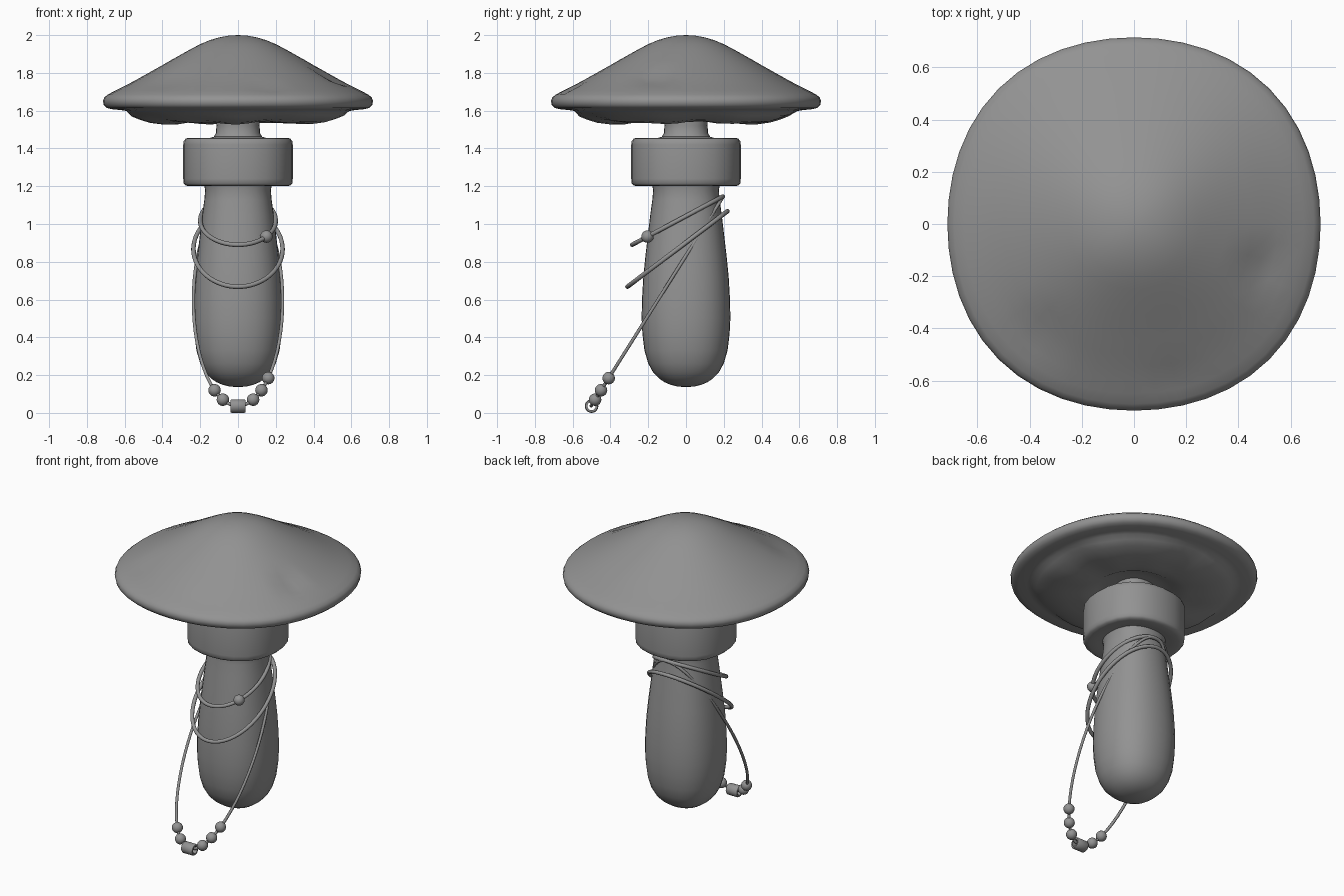
import bpy, bmesh, math
from mathutils import Vector

if "Cube" in bpy.data.objects:
    bpy.data.objects.remove(bpy.data.objects["Cube"])

# One dark grey for every part
grey = bpy.data.materials.new("dark_grey")
grey.diffuse_color = (.29, .29, .29, 1)
grey.use_nodes = True
grey.node_tree.nodes["Principled BSDF"].inputs["Base Color"].default_value = grey.diffuse_color


def finish(obj, angle=40):
    bpy.ops.object.select_all(action='DESELECT')
    obj.select_set(True)
    bpy.context.view_layer.objects.active = obj
    obj.data.materials.clear()
    obj.data.materials.append(grey)
    bpy.ops.object.shade_smooth_by_angle(angle=math.radians(angle))
    return obj


def lathe(name, profile, sides, square=0, warp=None, angle=40):
    """Revolve (radius, z) points about z; square swells the diagonals slightly."""
    bm = bmesh.new()
    rings = []
    for i, (r, z) in enumerate(profile):
        if r == 0:
            rings.append([bm.verts.new((0, 0, z))] * sides)
            continue
        ring = []
        for k in range(sides):
            a = 2 * math.pi * k / sides
            s = r * (1 + square * (1 - math.cos(4 * a)) / 2)
            co = Vector((s * math.cos(a), s * math.sin(a), z))
            ring.append(bm.verts.new(warp(co, i, a) if warp else co))
        rings.append(ring)
    for lo, hi in zip(rings, rings[1:]):
        for k in range(sides):
            n = (k + 1) % sides
            quad = list(dict.fromkeys((lo[k], lo[n], hi[n], hi[k])))
            if len(quad) > 2:
                bm.faces.new(quad)
    bmesh.ops.recalc_face_normals(bm, faces=bm.faces)
    mesh = bpy.data.meshes.new(name)
    bm.to_mesh(mesh)
    bm.free()
    obj = bpy.data.objects.new(name, mesh)
    bpy.context.collection.objects.link(obj)
    return finish(obj, angle)


# Cap: domed top, rounded rim, rippled gill skirt and recess around the neck
top = [(0, 2.0), (.05, 1.997), (.1, 1.988), (.15, 1.973), (.2, 1.952), (.25, 1.926),
       (.3, 1.898), (.35, 1.87), (.4, 1.841), (.45, 1.813), (.5, 1.785), (.55, 1.757),
       (.6, 1.731), (.65, 1.706), (.69, 1.685), (.708, 1.67), (.715, 1.652), (.711, 1.63),
       (.695, 1.615), (.67, 1.608)]
under = [(.62, 1.603), (.59, 1.598), (.565, 1.578), (.52, 1.56), (.47, 1.545), (.4, 1.536),
         (.32, 1.537), (.26, 1.54), (.22, 1.56), (.16, 1.572), (.1, 1.575), (0, 1.575)]
dents = [(.49, -.16, .1, .018), (-.36, -.42, .13, .01), (.15, -.6, .08, .01)]


def cap_warp(co, i, a):
    if i < 15:
        for x, y, size, depth in dents:
            d = math.hypot(co.x - x, co.y - y) / size
            co.z -= depth * math.exp(-(d * 1.3) ** 4)
    elif len(top) + 2 <= i <= len(top) + 6:
        co.z += .006 * math.sin(5 * a + .6) + .004 * math.sin(9 * a)
    return co


lathe("mushroom_cap", top + under, 48, .026, cap_warp, 60)

# Stem with rounded foot
lathe("stem", [(0, .137), (.04, .139), (.08, .148), (.115, .163), (.145, .184), (.175, .216),
               (.2, .262), (.22, .33), (.231, .42), (.235, .5), (.233, .6), (.226, .72),
               (.215, .83), (.202, .94), (.189, 1.05), (.178, 1.13), (.174, 1.18),
               (.18, 1.21), (0, 1.21)], 32, .042, None, 60)

# Wide collar and neck
lathe("collar", [(0, 1.21), (.18, 1.21), (.21, 1.203), (.255, 1.2), (.278, 1.204), (.288, 1.215),
                 (.29, 1.24), (.29, 1.42), (.287, 1.44), (.276, 1.453), (.255, 1.456),
                 (.15, 1.455), (.128, 1.462), (.117, 1.48),
                 (.114, 1.52), (.118, 1.59), (0, 1.59)], 24, .045)


# Cord loops: tilted ellipses around the stem
def loop_point(loop, t):
    cy, cz, rx, ry, rz, _ = loop
    return Vector((rx * math.sin(t), cy - ry * math.cos(t), cz - rz * math.cos(t)))


def cord(name, loop):
    curve = bpy.data.curves.new(name, 'CURVE')
    curve.dimensions = '3D'
    curve.bevel_depth = loop[5]
    curve.bevel_resolution = 2
    spline = curve.splines.new('POLY')
    n = 64
    spline.points.add(n - 1)
    for k, p in enumerate(spline.points):
        p.co = (*loop_point(loop, 2 * math.pi * k / n), 1)
    spline.use_cyclic_u = True
    obj = bpy.data.objects.new(name, curve)
    bpy.context.collection.objects.link(obj)
    bpy.ops.object.select_all(action='DESELECT')
    obj.select_set(True)
    bpy.context.view_layer.objects.active = obj
    bpy.ops.object.convert(target='MESH')
    finish(bpy.context.object, 60)


# centre y, centre z, half sizes x/y/z, cord radius
upper = (-.045, 1.018, .2, .24, .128, .012)
middle = (-.045, .868, .236, .265, .2, .012)
long = (-.152, .592, .236, .35, .555, .009)
cord("upper_cord", upper)
cord("middle_cord", middle)
cord("hanging_cord", long)

# Beads threaded on the cords
beads = [(upper, .15), (long, .16), (long, .124), (long, .08), (long, -.124), (long, -.08)]
for i, (loop, x) in enumerate(beads):
    p = loop_point(loop, math.asin(x / loop[2]))
    bpy.ops.mesh.primitive_uv_sphere_add(segments=20, ring_count=12, radius=.033, location=p)
    bpy.context.object.name = f"bead_{i + 1}"
    finish(bpy.context.object, 60)

# Hollow tube bead at the bottom of the hanging cord
tube = [(.022, -.04), (.032, -.04), (.036, -.034), (.036, .034), (.032, .04), (.022, .04), (.022, -.04)]
ring = lathe("tube_bead", tube, 24)
ring.rotation_euler = (0, math.pi / 2, 0)
ring.location = (0, -.5, .036)
